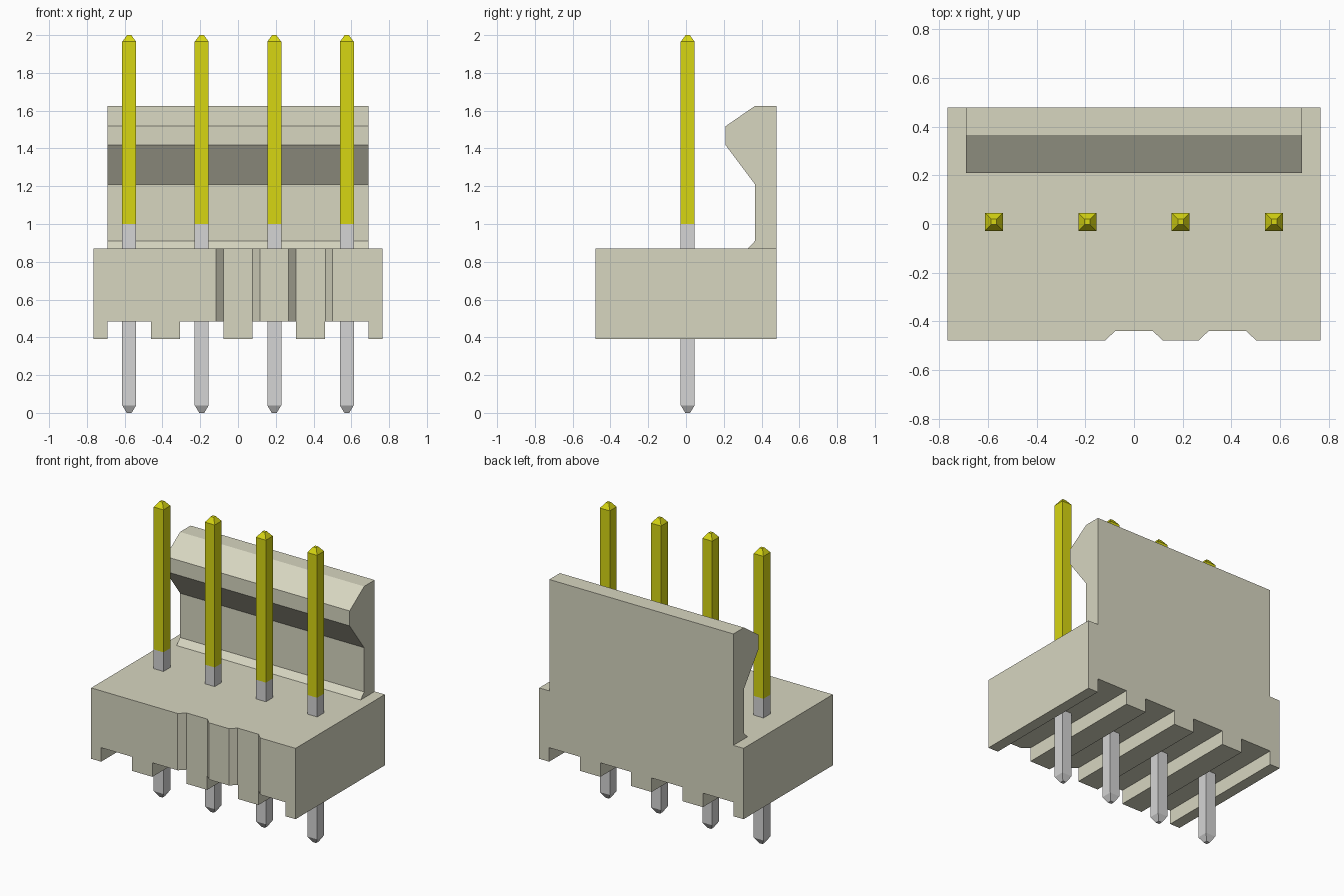
import bpy, bmesh

if "Cube" in bpy.data.objects:
    bpy.data.objects.remove(bpy.data.objects["Cube"])


def material(name, rgb):
    m = bpy.data.materials.new(name)
    m.use_nodes = True
    m.diffuse_color = (*rgb, 1)
    bsdf = next(n for n in m.node_tree.nodes if n.type == 'BSDF_PRINCIPLED')
    bsdf.inputs["Base Color"].default_value = (*rgb, 1)
    bsdf.inputs["Roughness"].default_value = 0.6
    return m


CREAM = material("cream plastic", (0.68, 0.67, 0.53))
GREY = material("tin grey", (0.66, 0.66, 0.66))
GOLD = material("gold plating", (0.68, 0.67, 0.006))


def finish(bm, name, mats):
    bmesh.ops.recalc_face_normals(bm, faces=bm.faces)
    mesh = bpy.data.meshes.new(name)
    bm.to_mesh(mesh)
    bm.free()
    for m in mats:
        mesh.materials.append(m)
    ob = bpy.data.objects.new(name, mesh)
    bpy.context.collection.objects.link(ob)
    return ob


def prism(bm, outline, offset):
    """Extrude a closed outline of 3D points along offset."""
    face = bm.faces.new([bm.verts.new(p) for p in outline])
    ext = bmesh.ops.extrude_face_region(bm, geom=[face], use_keep_orig=True)
    verts = [g for g in ext["geom"] if isinstance(g, bmesh.types.BMVert)]
    bmesh.ops.translate(bm, vec=offset, verts=verts)


PITCH = 0.384
PIN_X = [(i - 1.5) * PITCH for i in range(4)]
W, D = 0.766, 0.478            # half width and half depth of the housing
Z0, Z_SLOT, Z1 = 0.39, 0.485, 0.87

# Housing: plan outline with two chamfered keying grooves in the front
outline = [(-W, -D)]
for cx in (0.0, PITCH):
    outline += [(cx - 0.117, -D), (cx - 0.078, -0.44),
                (cx + 0.078, -0.44), (cx + 0.117, -D)]
outline += [(W, -D), (W, D), (-W, D)]
bm = bmesh.new()
prism(bm, [(x, y, Z0) for x, y in outline], (0, 0, Z1 - Z0))
housing = finish(bm, "housing", [CREAM])

# Underside channels, one per pin, cut right through from front to back
bm = bmesh.new()
for x in PIN_X:
    a, b, low = x - 0.115, x + 0.115, Z0 - 0.1
    prism(bm, [(a, -0.6, low), (b, -0.6, low), (b, -0.6, Z_SLOT), (a, -0.6, Z_SLOT)],
          (0, 1.2, 0))
cutter = finish(bm, "channel_cutter", [CREAM])
cutter.hide_render = True
cut = housing.modifiers.new("channels", 'BOOLEAN')
cut.operation = 'DIFFERENCE'
cut.solver = 'EXACT'
cut.object = cutter
bpy.context.view_layer.objects.active = housing
bpy.ops.object.modifier_apply(modifier=cut.name)
bpy.data.objects.remove(cutter)

# Locking wall with hooked lip and a small fillet at its foot
profile = [(D, Z1), (0.327, Z1), (0.365, 0.91), (0.365, 1.21),
           (0.21, 1.417), (0.21, 1.518), (0.365, 1.625), (D, 1.625)]
bm = bmesh.new()
prism(bm, [(-0.69, y, z) for y, z in profile], (1.38, 0, 0))
finish(bm, "locking_wall", [CREAM])

# Square pins: stacked rings with tapered tips, gold above z = 1
RINGS = [(0.0, 0.013), (0.04, 0.037), (1.0, 0.037), (1.965, 0.037), (2.0, 0.011)]
for n, px in enumerate(PIN_X, 1):
    bm = bmesh.new()
    rings = [[bm.verts.new((px + sx * r, 0.009 + sy * r, z))
              for sx, sy in ((-1, -1), (1, -1), (1, 1), (-1, 1))] for z, r in RINGS]
    for lower, upper in zip(rings, rings[1:]):
        for i in range(4):
            j = (i + 1) % 4
            bm.faces.new((lower[i], lower[j], upper[j], upper[i]))
    bm.faces.new(rings[0])
    bm.faces.new(rings[-1])
    for f in bm.faces:
        f.material_index = int(f.calc_center_median().z > 1.0)
    finish(bm, f"pin_{n}", [GREY, GOLD])
